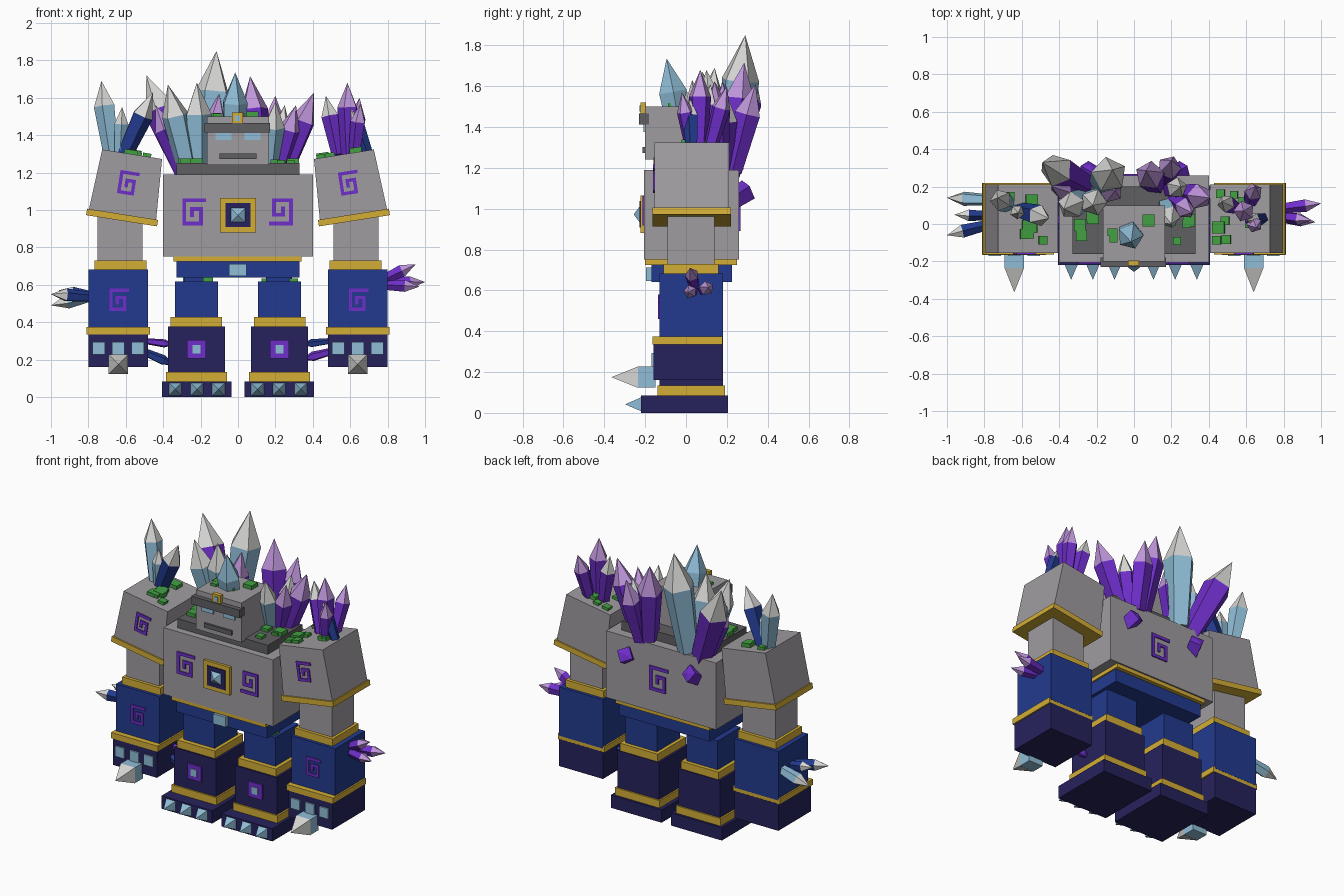
import bpy, bmesh, math, random
from mathutils import Matrix, Vector

if "Cube" in bpy.data.objects:
    bpy.data.objects.remove(bpy.data.objects["Cube"])

random.seed(4)


def lin(c):
    c /= 255
    return c / 12.92 if c < 0.04045 else ((c + 0.055) / 1.055) ** 2.4


MATS = {}
for mat_name, rgb in {
    "stone": (160, 156, 160), "dark_stone": (96, 94, 97), "gold": (212, 174, 54),
    "blue": (34, 58, 142), "navy": (38, 34, 92), "purple": (110, 46, 202),
    "lilac": (190, 150, 218), "ice": (144, 190, 216), "pale": (215, 215, 213),
    "moss": (66, 160, 66)}.items():
    m = bpy.data.materials.new(mat_name)
    m.diffuse_color = (*[lin(c) for c in rgb], 1)
    m.use_nodes = True
    m.node_tree.nodes["Principled BSDF"].inputs["Base Color"].default_value = m.diffuse_color
    MATS[mat_name] = m


def finish(name, bm, *mats):
    bmesh.ops.recalc_face_normals(bm, faces=bm.faces)
    me = bpy.data.meshes.new(name)
    bm.to_mesh(me)
    bm.free()
    for m in mats:
        me.materials.append(MATS[m])
    ob = bpy.data.objects.new(name, me)
    bpy.context.collection.objects.link(ob)
    return ob


def box(name, x, y, z, mat, M=Matrix(), top=1.0):
    """Box from ranges; top scales the upper face along x."""
    bm = bmesh.new()
    bmesh.ops.create_cube(bm, size=1)
    for v in bm.verts:
        k = top if v.co.z > 0 else 1
        v.co = M @ Vector(((x[0] + x[1]) / 2 + v.co.x * k * (x[1] - x[0]),
                           (y[0] + y[1]) / 2 + v.co.y * (y[1] - y[0]),
                           (z[0] + z[1]) / 2 + v.co.z * (z[1] - z[0])))
    return finish(name, bm, mat)


def crystal(name, base, tip, r, body, cap, sides=5, neck=0.66, foot=0.72):
    """Prism widening to a neck, then closing to a point."""
    base, tip = Vector(base), Vector(tip)
    axis = tip - base
    rot = axis.to_track_quat('Z', 'Y').to_matrix()
    turn = random.random() * 6
    bm = bmesh.new()
    rings = []
    for t, k in ((0, foot), (neck, 1)):
        rings.append([bm.verts.new(base + axis * t + rot @ Vector(
            (r * k * math.cos(turn + i * math.tau / sides),
             r * k * math.sin(turn + i * math.tau / sides), 0))) for i in range(sides)])
    apex = bm.verts.new(tip)
    bm.faces.new(rings[0])
    for i in range(sides):
        j = (i + 1) % sides
        bm.faces.new((rings[0][i], rings[0][j], rings[1][j], rings[1][i]))
        bm.faces.new((rings[1][i], rings[1][j], apex)).material_index = 1
    return finish(name, bm, body, cap)


def cluster(name, root, spread, body, cap, *tips):
    """Crystals fanning out of one root; thickness follows length."""
    root = Vector(root)
    for tip in tips:
        base = root + (Vector(tip) - root) * spread
        base.z = root.z + (base.z - root.z) * 0.2
        crystal(name, base, tip, (Vector(tip) - base).length * 0.148, body, cap)


def spike(name, x, y, z, half, length, mat):
    """Four-sided pyramid pointing to the front."""
    bm = bmesh.new()
    ring = [bm.verts.new((x + a * half, y, z + b * half)) for a, b in ((-1, -1), (1, -1), (1, 1), (-1, 1))]
    apex = bm.verts.new((x, y - length, z))
    bm.faces.new(ring)
    for i in range(4):
        bm.faces.new((ring[i], ring[(i + 1) % 4], apex))
    return finish(name, bm, mat)


def moss(name, x, y, z, count, M=Matrix()):
    """Small blocks scattered over a flat top."""
    for _ in range(count):
        w = random.uniform(.018, .033)
        a, b = random.uniform(x[0] + w, x[1] - w), random.uniform(y[0] + w, y[1] - w)
        box(name, (a - w, a + w), (b - w, b + w), (z - .01, z + .8 * w), "moss", M)


SPIRAL = [(1, 1), (0.1, 1), (0.1, 0), (0.85, 0), (0.85, 0.62), (0.45, 0.62), (0.45, 0.35)]


def spiral(name, M, w, h, t=0.02):
    """Angular spiral rune lying on the local y = 0 plane."""
    bm = bmesh.new()
    pts = [((a - 0.5) * (w - t), (b - 0.5) * (h - t)) for a, b in SPIRAL]
    for (ax, az), (bx, bz) in zip(pts, pts[1:]):
        S = Matrix.Diagonal((abs(ax - bx) + t, 0.012, abs(az - bz) + t, 1))
        bmesh.ops.create_cube(bm, size=1, matrix=M @ Matrix.Translation(((ax + bx) / 2, 0, (az + bz) / 2)) @ S)
    return finish(name, bm, "purple")


T = Matrix.Translation

# torso, collar and hips
box("torso", (-.4, .4), (-.205, .26), (.75, 1.19), "stone")
box("collar", (-.33, .33), (-.16, .2), (1.18, 1.25), "dark_stone")
box("belt", (-.345, .34), (-.2, .25), (.725, .755), "gold")
box("hips", (-.33, .33), (-.17, .225), (.64, .726), "blue")
box("buckle", (-.047, .045), (-.195, -.165), (.647, .712), "ice")

# chest emblem and runes
box("emblem_frame", (-.095, .095), (-.222, -.2), (.88, 1.065), "gold")
box("emblem_plate", (-.068, .066), (-.228, -.21), (.908, 1.037), "navy")
spike("emblem_gem", 0, -.226, .972, .04, .03, "ice")
spiral("chest_rune_left", T((-.24, -.207, .99)), .14, .145)
spiral("chest_rune_right", T((.235, -.207, .99)) @ Matrix.Rotation(math.pi, 4, 'Y'), .14, .145)
spiral("back_rune", T((.02, .262, .97)) @ Matrix.Rotation(math.pi, 4, 'Z'), .15, .16)

# head
box("head", (-.165, .165), (-.2, .1), (1.24, 1.5), "stone")
box("brow", (-.18, .172), (-.23, -.18), (1.413, 1.466), "dark_stone")
box("mouth", (-.1, .1), (-.213, -.195), (1.273, 1.302), "dark_stone")
box("crest", (-.033, .027), (-.222, -.195), (1.46, 1.52), "gold")
box("crest_gem", (-.016, .01), (-.228, -.215), (1.475, 1.505), "ice")
moss("head_moss", (-.16, .16), (-.14, .09), 1.5, 5)

for s in (-1, 1):
    def sx(a, b):
        return (min(s * a, s * b), max(s * a, s * b))

    box("eye", sx(.036, .12), (-.208, -.195), (1.375, 1.412), "ice")
    moss("collar_moss", sx(.17, .33), (-.15, .1), 1.25, 4)

    # tilted shoulder
    M = T((s * .592, .028, 1.135)) @ Matrix.Rotation(-s * math.radians(9), 4, 'Y')
    box("shoulder", (-.182, .182), (-.182, .182), (-.165, .165), "stone", M, .89)
    box("shoulder_trim", (-.192, .192), (-.192, .192), (-.195, -.16), "gold", M)
    spiral("shoulder_rune", M @ T((0, -.184, .01)), .115, .125, .018)
    moss("shoulder_moss", (-.15, .15), (-.15, .16), .165, 9, M)

    # arm
    box("upper_arm", sx(.51, .75), (-.09, .14), (.72, 1.02), "stone")
    box("elbow_band", sx(.49, .768), (-.11, .16), (.68, .73), "gold")
    box("forearm", sx(.48, .80), (-.13, .18), (.36, .682), "blue")
    box("wrist_band", sx(.47, .81), (-.165, .179), (.335, .373), "gold")
    box("hand", sx(.48, .80), (-.16, .18), (.16, .337), "navy")
    spiral("forearm_rune", T((s * .64, -.132, .52)), .115, .12, .018)
    for k in (-1, 0, 1):
        c = s * .64 + k * .104
        box("knuckle", (c - .033, c + .033), (-.17, -.155), (.226, .294), "ice")
    box("hand_spike_root", sx(.588, .692), (-.235, -.15), (.124, .226), "ice")
    spike("hand_spike", s * .64, -.235, .175, .052, .13, "pale")

    # leg
    box("thigh", sx(.107, .336), (-.09, .15), (.42, .617), "blue")
    box("thigh_post", sx(.15, .29), (-.05, .11), (.6, .645), "blue")
    box("knee_band", sx(.085, .36), (-.12, .175), (.375, .427), "gold")
    box("shin", sx(.07, .375), (-.13, .18), (.125, .377), "navy")
    box("ankle_band", sx(.06, .386), (-.14, .19), (.083, .133), "gold")
    box("foot", sx(.035, .405), (-.22, .205), (0, .084), "navy")
    box("shin_rune", sx(.172, .272), (-.14, -.125), (.205, .305), "purple")
    box("shin_gem", sx(.2, .244), (-.145, -.13), (.232, .278), "ice")
    for k in (-1, 0, 1):
        spike("toe_claw", s * .22 + k * .116, -.22, .042, .034, .078, "ice")
    moss("thigh_moss", sx(.12, .32), (-.09, .14), .617, 4)

    # stubby crystal on the back
    crystal("back_stub", (s * .26, .22, 1.04), (s * .23, .315, 1.1), .055, "purple", "purple", 4, .9, .9)

# shoulder crystals
L, R = (-.64, .08, 1.26), (.6, .06, 1.26)
cluster("left_shoulder_ice", L, .4, "ice", "pale", (-.73, .14, 1.69), (-.62, .06, 1.55))
cluster("left_shoulder_shard", L, .1, "blue", "pale", (-.455, .03, 1.63))
cluster("right_shoulder_shard", R, .4, "purple", "lilac", (.585, .07, 1.68), (.655, -.02, 1.57), (.65, .2, 1.6))
cluster("right_shoulder_pale", R, .5, "purple", "pale", (.47, .12, 1.61))
crystal("right_shoulder_blue", (.7, .03, 1.28), (.605, .02, 1.54), .04, "blue", "pale")

# crystals behind and on the head
L, R = (-.2, .17, 1.15), (.15, .17, 1.15)
cluster("back_ice", L, .35, "ice", "pale", (-.115, .29, 1.85), (-.375, .08, 1.67), (-.22, .1, 1.68))
cluster("back_left_pale", L, .2, "purple", "pale", (-.49, .33, 1.72))
cluster("back_left_shard", L, .35, "purple", "lilac", (-.44, .2, 1.56), (-.1, .18, 1.62))
cluster("back_right_shard", R, .35, "purple", "lilac", (.065, .285, 1.715), (.2, .34, 1.61),
        (.405, .14, 1.625), (.31, .06, 1.56))
cluster("back_right_pale", R, .35, "purple", "pale", (.25, .2, 1.56))
cluster("back_right_ice", R, .35, "ice", "pale", (.2, .0, 1.58))
cluster("head_ice", (-.03, .0, 1.25), .1, "ice", "ice", (-.015, -.095, 1.735))

# crystals on the outer forearms
cluster("left_arm_blue", (-.6, .04, .53), .4, "blue", "pale", (-1, -.06, .55), (-.96, .05, .57))
cluster("left_arm_ice", (-.6, .12, .56), .35, "ice", "pale", (-1, .14, .49))
cluster("right_arm_shard", (.6, .06, .6), .4, "purple", "lilac", (.95, .02, .71), (1, .11, .615), (.97, .01, .59))

# crystals on the inner hands
for s, low, high in ((-1, "blue", "purple"), (1, "purple", "blue")):
    cluster("inner_hand_high", (s * .56, .02, .3), .3, high, high, (s * .34, .02, .28))
    cluster("inner_hand_low", (s * .56, 0, .25), .2, low, low, (s * .34, 0, .17 if s < 0 else .2))
